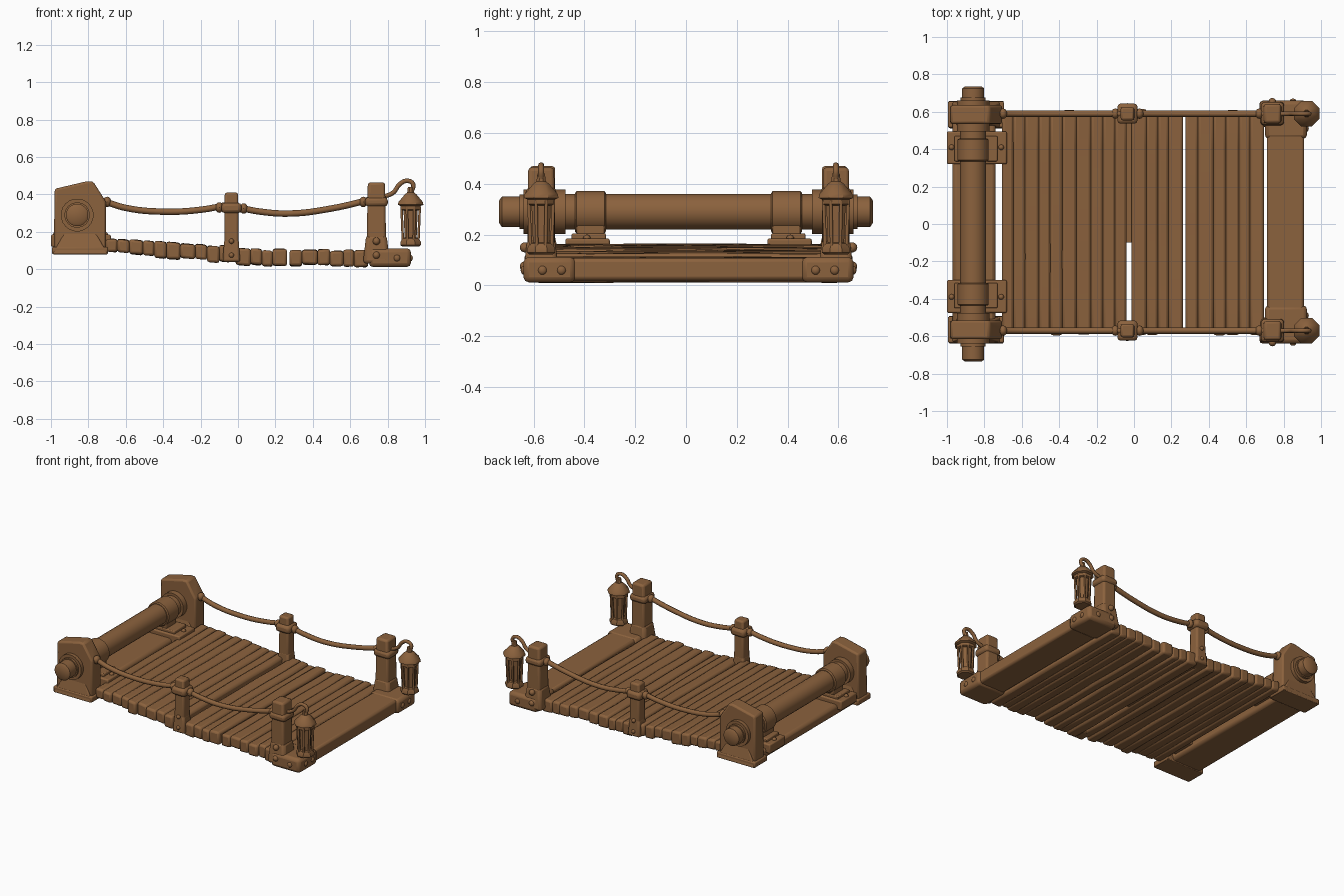
import bpy, bmesh, math, random
from mathutils import Vector, Matrix

random.seed(4)
if "Cube" in bpy.data.objects:
    bpy.data.objects.remove(bpy.data.objects["Cube"], do_unlink=True)

wood = bpy.data.materials.new("brown wood")
wood.use_nodes = True
COLOUR = (0.26, 0.122, 0.047, 1)
wood.diffuse_color = COLOUR
wood.node_tree.nodes["Principled BSDF"].inputs["Base Color"].default_value = COLOUR


def finish(name, bm, bevel=0.0, segments=2):
    """Turn a bmesh into a named, beveled, smooth-by-angle object."""
    bmesh.ops.recalc_face_normals(bm, faces=bm.faces)
    mesh = bpy.data.meshes.new(name)
    bm.to_mesh(mesh)
    bm.free()
    ob = bpy.data.objects.new(name, mesh)
    bpy.context.collection.objects.link(ob)
    mesh.materials.append(wood)
    if bevel:
        mod = ob.modifiers.new("Bevel", "BEVEL")
        mod.width, mod.segments = bevel, segments
    bpy.ops.object.select_all(action="DESELECT")
    ob.select_set(True)
    bpy.context.view_layer.objects.active = ob
    bpy.ops.object.shade_smooth_by_angle(angle=math.radians(35))
    return ob


def box(name, x, y, z, bevel=0.01, top=(1, 1)):
    """Box from (min, max) ranges; top scales the upper face."""
    bm = bmesh.new()
    bmesh.ops.create_cube(bm, size=1)
    for v in bm.verts:
        kx, ky = top if v.co.z > 0 else (1, 1)
        v.co = ((x[0] + x[1]) / 2 + v.co.x * kx * (x[1] - x[0]),
                (y[0] + y[1]) / 2 + v.co.y * ky * (y[1] - y[0]),
                z[0] if v.co.z < 0 else z[1])
    return finish(name, bm, bevel)


def block(name, x, y, w, z, bevel=0.01, top=(1, 1)):
    """Square block centred on x, y."""
    return box(name, (x - w / 2, x + w / 2), (y - w / 2, y + w / 2), z, bevel, top)


def lathe(name, profile, place, sides, axis="Z"):
    """Spin (radius, height) points around an axis through place."""
    bm = bmesh.new()
    rings = []
    for r, h in profile:
        ring = []
        for i in range(sides):
            a = math.tau * (i + 0.5) / sides
            ring.append(bm.verts.new((r * math.cos(a), r * math.sin(a), h)))
        rings.append(ring)
    for lower, upper in zip(rings, rings[1:]):
        for i in range(sides):
            j = (i + 1) % sides
            bm.faces.new((lower[i], lower[j], upper[j], upper[i]))
    bm.faces.new(rings[0])
    bm.faces.new(rings[-1])
    turn = Matrix.Rotation(-math.pi / 2, 4, "X") if axis == "Y" else Matrix()
    bm.transform(Matrix.Translation(place) @ turn)
    return finish(name, bm)


def ball(name, place, r, squash=(1, 1, 1)):
    bm = bmesh.new()
    bmesh.ops.create_uvsphere(bm, u_segments=12, v_segments=8, radius=r)
    bm.transform(Matrix.Translation(place) @ Matrix.Diagonal((*squash, 1)))
    return finish(name, bm)


def cord(name, points, r):
    """Smooth round rope or rod through the points."""
    data = bpy.data.curves.new(name, "CURVE")
    data.dimensions = "3D"
    data.bevel_depth, data.bevel_resolution = r, 2
    data.resolution_u = 6
    data.use_fill_caps = True
    spline = data.splines.new("BEZIER")
    spline.bezier_points.add(len(points) - 1)
    for bp, p in zip(spline.bezier_points, points):
        bp.co = p
        bp.handle_left_type = bp.handle_right_type = "AUTO"
    data.materials.append(wood)
    ob = bpy.data.objects.new(name, data)
    bpy.context.collection.objects.link(ob)
    bpy.ops.object.select_all(action="DESELECT")
    ob.select_set(True)
    bpy.context.view_layer.objects.active = ob
    bpy.ops.object.convert(target="MESH")
    bpy.ops.object.shade_smooth()


def plank(x0, x1):
    """Worn deck plank that follows the slope of the deck."""
    x = (x0 + x1) / 2
    zc = max(0.06, 0.073 - 0.085 * x) + random.uniform(-0.005, 0.005)
    slope = -0.085 if x < 0.2 else 0
    thick = 0.07 if x < -0.58 else random.uniform(0.075, 0.09)
    back = 0.01 + random.uniform(0.585, 0.605)
    front = 0.01 - random.uniform(0.585, 0.605)
    bm = bmesh.new()
    bmesh.ops.create_cube(bm, size=1)
    long_edges = [e for e in bm.edges if abs(e.verts[0].co.y - e.verts[1].co.y) > 0.5]
    bmesh.ops.subdivide_edges(bm, edges=long_edges, cuts=5, use_grid_fill=True)
    for v in bm.verts:
        dx = v.co.x * (x1 - x0)
        v.co = (x + dx, front + (v.co.y + 0.5) * (back - front),
                zc + slope * dx + v.co.z * thick + random.uniform(-0.003, 0.003))
    finish("deck_plank", bm, 0.014)


# Deck: two runs of planks, the first with a narrow slot
for start, end, count in ((-0.705, -0.04, 10), (-0.012, 0.262, 4), (0.276, 0.695, 6)):
    cuts = [start + (end - start) * i / count for i in range(count + 1)]
    for i in range(1, count):
        cuts[i] += random.uniform(-0.012, 0.012)
    for a, b in zip(cuts, cuts[1:]):
        plank(a - 0.001, b + 0.001)
box("slot_filler", (-0.045, -0.005), (-0.1, 0.58), (0.045, 0.075), 0)

# Cross beams at both ends
box("winch_end_beam", (-0.97, -0.74), (-0.55, 0.57), (0.085, 0.155), 0.02)
box("lantern_end_beam", (0.71, 0.91), (-0.6, 0.62), (0.02, 0.108), 0.015)

# Winch drum and axle
lathe("winch_axle", [(0.045, -0.735), (0.06, -0.725), (0.06, 0.725), (0.045, 0.735)],
      (-0.86, 0, 0.29), 20, "Y")
lathe("winch_drum", [(0.07, -0.5), (0.07, 0.5)], (-0.86, 0.01, 0.29), 24, "Y")

tower_outline = [(-0.985, 0.1), (-0.705, 0.1), (-0.705, 0.36), (-0.775, 0.47),
                 (-0.81, 0.47), (-0.98, 0.43)]

for s in (1, -1):
    y = 0.01 + s * 0.58

    def span(a, b):
        return tuple(sorted((0.01 + s * a, 0.01 + s * b)))

    # Winch tower: cut-cornered slab on a sloping plinth
    bm = bmesh.new()
    near, far = span(0.525, 0.625)
    face = bm.faces.new([bm.verts.new((px, near, pz)) for px, pz in tower_outline])
    out = bmesh.ops.extrude_face_region(bm, geom=[face])
    for v in out["geom"]:
        if isinstance(v, bmesh.types.BMVert):
            v.co.y = far
    finish("winch_tower", bm, 0.012)
    box("tower_plinth", (-0.993, -0.695), span(0.5, 0.65), (0.08, 0.21), 0.006, (0.5, 0.6))
    box("tower_foot", (-0.995, -0.695), span(0.505, 0.645), (0.08, 0.12), 0.008)
    for r, a, b in ((0.088, 0.485, 0.65), (0.068, 0.65, 0.665)):
        lo, hi = span(a, b)
        lathe("axle_boss", [(r, lo), (r, hi)], (-0.86, 0, 0.29), 20, "Y")

    # Drum bearing with stepped foot
    lo, hi = span(0.325, 0.447)
    lathe("bearing_collar", [(0.076, lo), (0.084, lo + 0.006), (0.084, hi - 0.006), (0.076, hi)],
          (-0.86, 0, 0.288), 24, "Y")
    box("bearing_foot", (-1.0, -0.68), span(0.31, 0.485), (0.12, 0.185), 0.008)
    box("bearing_step", (-0.96, -0.73), span(0.325, 0.46), (0.18, 0.205), 0.006)
    box("bearing_block", (-0.925, -0.795), span(0.33, 0.44), (0.2, 0.28), 0.006)
    for bx in (-0.975, -0.71):
        ball("bearing_bolt", (bx, 0.01 + s * 0.4, 0.185), 0.015)

    # Corner block with bolts at the lantern end
    box("corner_block", (0.7, 0.925), span(0.445, 0.65), (0.012, 0.112), 0.022)
    for dy in (0.5, 0.575):
        ball("corner_bolt", (0.922, 0.01 + s * dy, 0.06), 0.018, (0.7, 1, 1))
    ball("corner_bolt", (0.85, 0.01 + s * 0.648, 0.06), 0.018, (1, 0.7, 1))

    # Middle and end rail posts with rope bindings
    block("middle_post", -0.035, y, 0.078, (0.05, 0.41), 0.012, (0.92, 0.92))
    block("middle_post_foot", -0.035, y, 0.095, (0.04, 0.16), 0.012, (0.8, 0.8))
    block("middle_post_binding", -0.035, y, 0.108, (0.3, 0.355), 0.018)
    block("end_post", 0.74, y, 0.108, (0.03, 0.465), 0.014, (0.85, 0.95))
    block("end_post_foot", 0.74, y, 0.145, (0.03, 0.185), 0.02, (0.75, 0.75))
    block("end_post_binding", 0.74, y, 0.122, (0.335, 0.385), 0.018)
    for bz in (0.075, 0.15):
        ball("post_bolt", (0.74, y + s * 0.064, bz), 0.02)
        ball("post_bolt", (-0.035, y + s * 0.042, bz), 0.014)

    # Sagging rail ropes with knots
    cord("rail_rope", [(-0.72, y, 0.365), (-0.6, y, 0.328), (-0.4, y, 0.308),
                       (-0.2, y, 0.318), (-0.05, y, 0.345)], 0.017)
    cord("rail_rope", [(-0.02, y, 0.335), (0.12, y, 0.308), (0.28, y, 0.298),
                       (0.5, y, 0.325), (0.72, y, 0.375)], 0.017)
    for kx, kz in ((-0.7, 0.36), (-0.1, 0.33), (0.03, 0.325), (0.67, 0.36)):
        ball("rope_knot", (kx, y, kz), 0.028, (0.8, 1, 1))

    # Hook and lantern
    cord("lantern_hook", [(0.77, y, 0.385), (0.83, y, 0.41), (0.865, y, 0.455), (0.905, y, 0.473),
                          (0.936, y, 0.455), (0.93, y, 0.42)], 0.012)
    cx = 0.923
    lathe("lantern_roof", [(0.05, 0.335), (0.074, 0.345), (0.07, 0.36), (0.034, 0.4),
                           (0.02, 0.41), (0.016, 0.44)], (cx, y, 0), 8)
    lathe("lantern_glass", [(0.034, 0.15), (0.042, 0.34)], (cx, y, 0), 8)
    lathe("lantern_base", [(0.05, 0.122), (0.06, 0.13), (0.06, 0.145), (0.048, 0.165),
                           (0.035, 0.17)], (cx, y, 0), 8)
    lathe("lantern_rim", [(0.05, 0.315), (0.058, 0.32), (0.058, 0.34)], (cx, y, 0), 8)
    for i in range(8):
        a = math.tau * (i + 0.5) / 8
        d = Vector((math.cos(a), math.sin(a), 0))
        cord("lantern_bar", [Vector((cx, y, 0.15)) + d * 0.045,
                             Vector((cx, y, 0.335)) + d * 0.053], 0.007)
